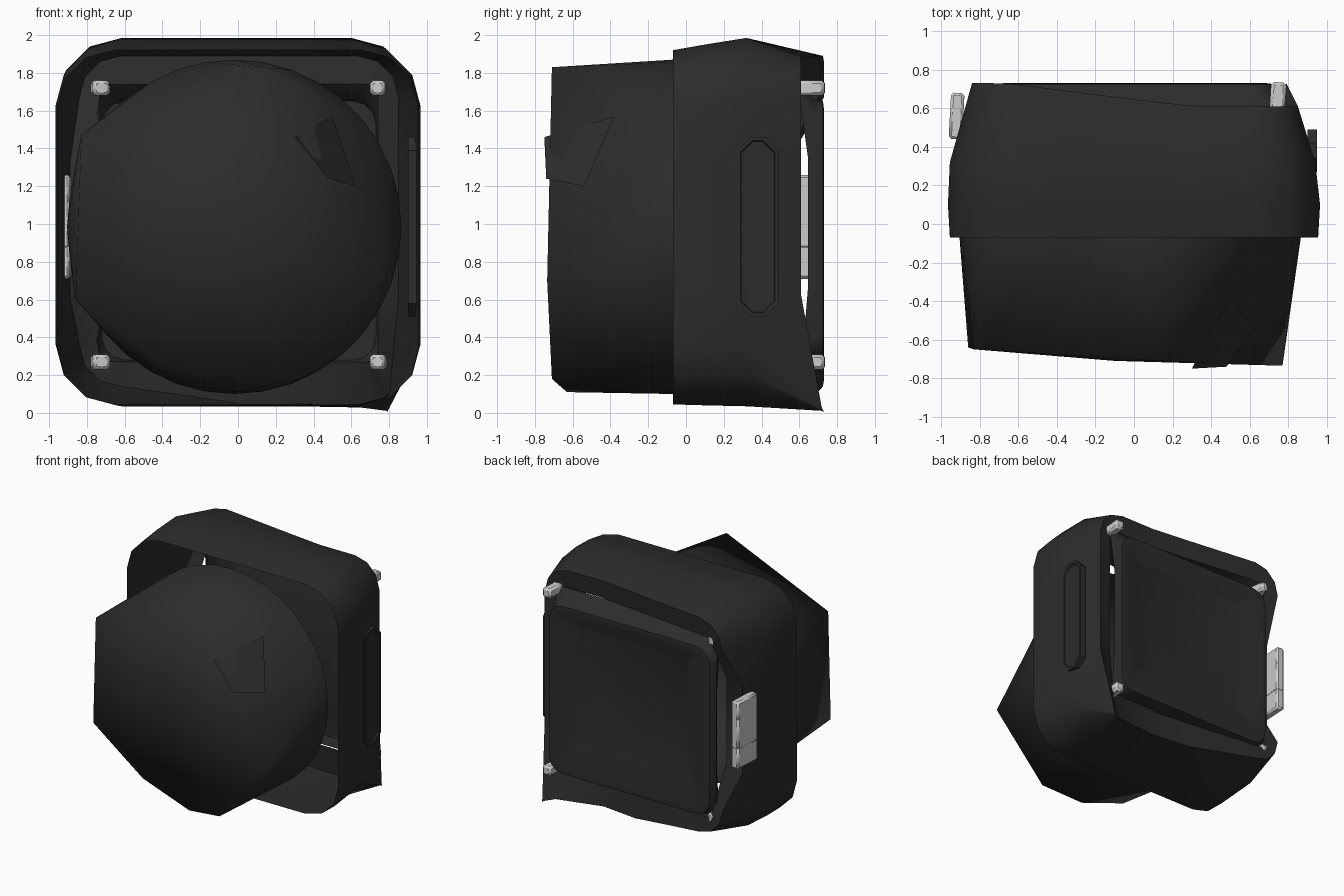
import bpy, bmesh, math
from mathutils import Vector

if "Cube" in bpy.data.objects:
    bpy.data.objects.remove(bpy.data.objects["Cube"])


def material(name, rgb):
    m = bpy.data.materials.new(name)
    m.diffuse_color = (*rgb, 1)
    m.use_nodes = True
    m.node_tree.nodes["Principled BSDF"].inputs["Base Color"].default_value = m.diffuse_color
    return m


dark = material("dark_plastic", (0.025, 0.025, 0.025))


def finish(name, bm, mat=None, angle=40):
    bmesh.ops.recalc_face_normals(bm, faces=bm.faces)
    me = bpy.data.meshes.new(name)
    bm.to_mesh(me)
    bm.free()
    ob = bpy.data.objects.new(name, me)
    bpy.context.collection.objects.link(ob)
    if mat:
        me.materials.append(mat)
    bpy.ops.object.select_all(action='DESELECT')
    ob.select_set(True)
    bpy.context.view_layer.objects.active = ob
    bpy.ops.object.shade_smooth_by_angle(angle=math.radians(angle))
    return ob


def rounded_rect(x0, x1, z0, z1, r, y, steps=4, side=3):
    """Rounded rectangle in the xz plane, with extra points along its sides."""
    corners = []
    for i, (cx, cz) in enumerate([(x1 - r, z1 - r), (x0 + r, z1 - r),
                                  (x0 + r, z0 + r), (x1 - r, z0 + r)]):
        angles = [math.radians(90 * i + 90 * k / (steps - 1)) for k in range(steps)]
        corners.append([Vector((cx + r * math.cos(a), 0, cz + r * math.sin(a))) for a in angles])
    pts = []
    for c, nxt in zip(corners, corners[1:] + corners[:1]):
        pts += c + [c[-1].lerp(nxt[0], k / (side + 1)) for k in range(1, side + 1)]
    for p in pts:
        p.y = y(p.x, p.z) if callable(y) else y
    return pts


def loft(bm, rings, cap_last=False):
    loops = [[bm.verts.new(p) for p in ring] for ring in rings]
    n = len(loops[0])
    for a, b in zip(loops, loops[1:]):
        for i in range(n):
            j = (i + 1) % n
            bm.faces.new((a[i], a[j], b[j], b[i]))
    if cap_last:
        bm.faces.new(loops[-1])


# Housing: thin shell, open at the front, turned inward at the back
def rear_y(x, z):
    y = 0.73 - 0.12 * min(1, max(0, (x + 0.66) / 0.95))
    if x < -0.6 and 0.4 < z < 1.55:                # left edge set back between the corners
        y = 0.54
    return y


rear = rounded_rect(-0.84, 0.85, 0.05, 1.89, 0.22, rear_y)
for p in rear:
    if p.z < 0.4 and p.x < 0:                       # raised lower left edge
        p.z += 0.09 * min(1, -p.x / 0.6)
    if p.x < -0.8 and p.y < 0.6:
        p.x = -0.89
spike = Vector((0.79, 0.73, 0.005))                 # stretched lower right corner
for i, t in ((21, 0.5), (22, 0.92), (23, 1.0), (24, 0.9)):
    rear[i] = rear[i].lerp(spike, t)
bm = bmesh.new()
loft(bm, [
    rounded_rect(-0.955, 0.955, 0.045, 1.92, 0.30, -0.07),
    rounded_rect(-0.965, 0.965, 0.04, 1.95, 0.32, 0.1),
    rounded_rect(-0.955, 0.94, 0.035, 1.985, 0.34, 0.32),
    rear,
    rounded_rect(-0.73, 0.74, 0.27, 1.74, 0.05, lambda x, z: rear_y(x, z) - 0.02),
])
finish("housing", bm, dark, 50)

# Front hood: round at the back, few-sided at the front
bm = bmesh.new()
for k in range(36):
    a = math.tau * k / 36
    bm.verts.new((-0.02 + 0.885 * math.cos(a), -0.07, 0.985 + 0.885 * math.sin(a)))
for p in [(0.13, -0.71, 1.83), (-0.83, -0.65, 1.47), (-0.86, -0.64, 0.6),
          (-0.42, -0.63, 0.26), (0, -0.63, 0.11), (0.33, -0.71, 0.18),
          (0.77, -0.735, 0.7), (-0.1, -0.71, 1.0)]:
    bm.verts.new(p)
bmesh.ops.convex_hull(bm, input=bm.verts[:])
back = [f for f in bm.faces if all(v.co.y > -0.08 for v in f.verts)]
bmesh.ops.delete(bm, geom=back, context='FACES_ONLY')
finish("front_hood", bm, dark, 100)

# Flat patch on the sloping side of the hood
bm = bmesh.new()
bm.faces.new([bm.verts.new(p) for p in [
    (0.3, -0.75, 1.46), (0.5, -0.38, 1.57), (0.62, -0.54, 1.2), (0.48, -0.74, 1.24)]])
finish("hood_patch", bm, dark)


# Back screen: shallow dished panel standing just behind the housing
def skirt_y(x, z):
    return 0.645 - 0.05 * min(1, max(0, abs(z - 0.97) - 0.6) / 0.12)


bm = bmesh.new()
loft(bm, [
    rounded_rect(-0.73, 0.74, 0.27, 1.74, 0.03, skirt_y),
    rounded_rect(-0.75, 0.74, 0.27, 1.66, 0.12, 0.675),
    rounded_rect(-0.72, 0.73, 0.28, 1.65, 0.12, 0.725),
    rounded_rect(-0.68, 0.69, 0.32, 1.61, 0.11, 0.73),
    rounded_rect(-0.50, 0.52, 0.54, 1.50, 0.03, 0.67),
], cap_last=True)
finish("back_screen", bm, dark, 40)


# Side badge: long octagon with a raised rim
def badge_ring(x, inset):
    c = Vector((x, 0.38, 0.985))
    hy, hz, cut = 0.11 - inset, 0.475 - inset, 0.07 - inset * 0.4
    half = [(hy, hz - cut), (hy - cut, hz), (cut - hy, hz), (-hy, hz - cut)]
    return [c + Vector((0, a, b)) for a, b in half + [(-a, -b) for a, b in half]]


bm = bmesh.new()
loft(bm, [badge_ring(0.90, 0), badge_ring(0.95, 0),
          badge_ring(0.95, 0.018), badge_ring(0.938, 0.024)], cap_last=True)
finish("side_badge", bm, dark, 30)


# Small mounting tabs at the four back corners
def block(name, loc, size, rot=0, mat=None):
    bm = bmesh.new()
    bmesh.ops.create_cube(bm, size=1)
    bmesh.ops.scale(bm, vec=size, verts=bm.verts)
    bmesh.ops.bevel(bm, geom=bm.edges[:], offset=min(size) * 0.2, segments=1, affect='EDGES')
    ob = finish(name, bm, mat)
    ob.location = loc
    ob.rotation_euler = (0, 0, math.radians(rot))
    return ob


for level, z in (("upper", 1.72), ("lower", 0.27)):
    block(f"{level}_right_tab", (0.745, 0.64, z), (0.08, 0.19, 0.08), -4)
    block(f"{level}_left_tab", (-0.73, 0.65, z), (0.09, 0.13, 0.08), 8)

# Clip bumps along the left back edge
for z, h in ((0.8, 0.18), (1.0, 0.26), (1.18, 0.16)):
    block("left_clip", (-0.92, 0.56, z), (0.07, 0.24, h), -3)
